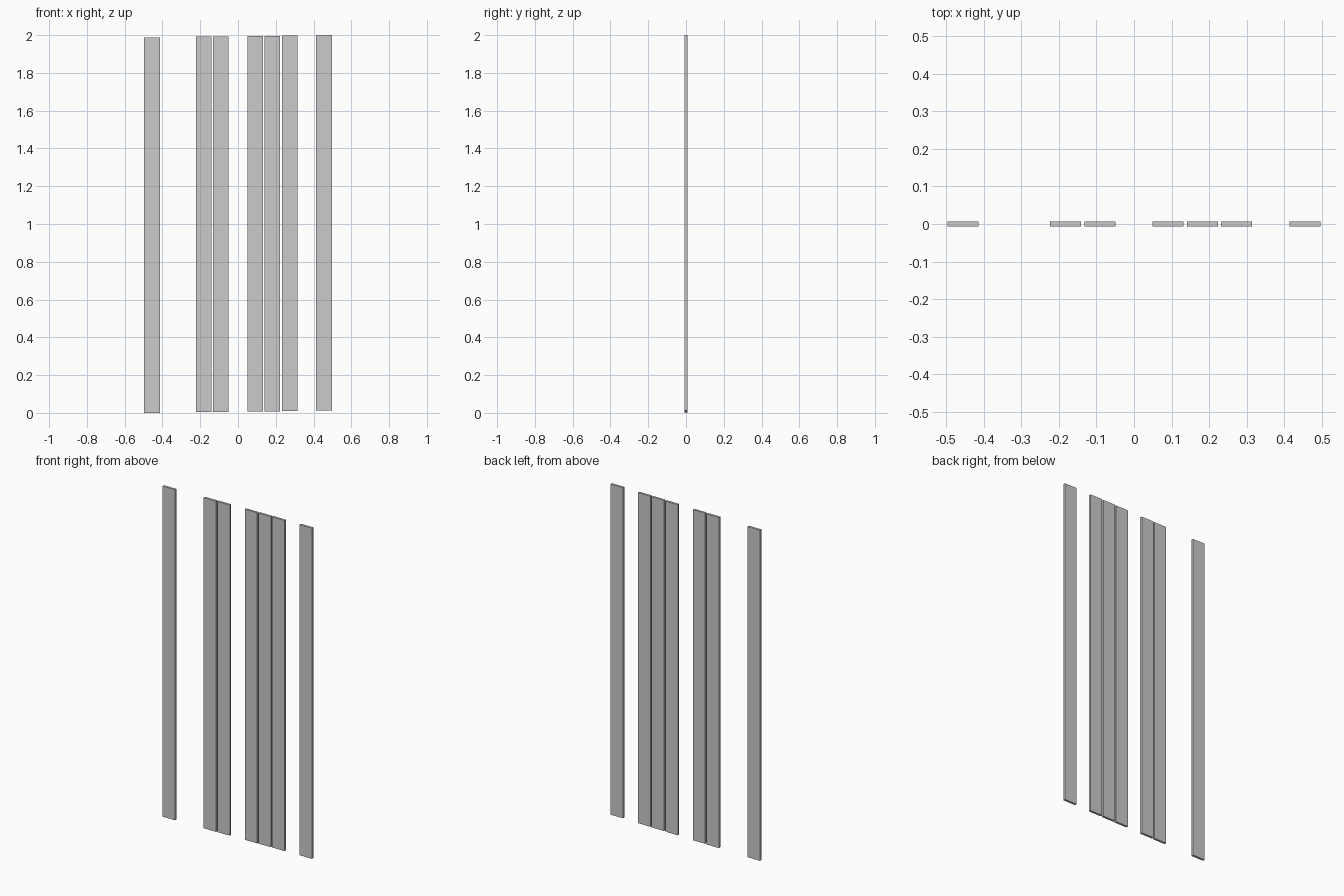
import bpy

if "Cube" in bpy.data.objects:
    bpy.data.objects.remove(bpy.data.objects["Cube"])

PITCH = 0.0911                       # spacing between slat slots
WIDTH, DEPTH, LENGTH = 0.0825, 0.0135, 1.988
SLOTS = [0, 3, 4, 6, 7, 8, 10]       # occupied slots, with gaps left open
RISE = 2.0 - LENGTH                  # slats step up slightly from left to right


def add_slat(slot):
    x = (slot - 5) * PITCH
    z = RISE * slot / 10 + LENGTH / 2
    bpy.ops.mesh.primitive_cube_add(size=1, location=(x, 0, z))
    slat = bpy.context.object
    slat.name = f"slat_{slot + 1}"
    slat.scale = (WIDTH, DEPTH, LENGTH)
    bpy.ops.object.transform_apply(location=False, rotation=False, scale=True)


# Upright slats
for slot in SLOTS:
    add_slat(slot)
